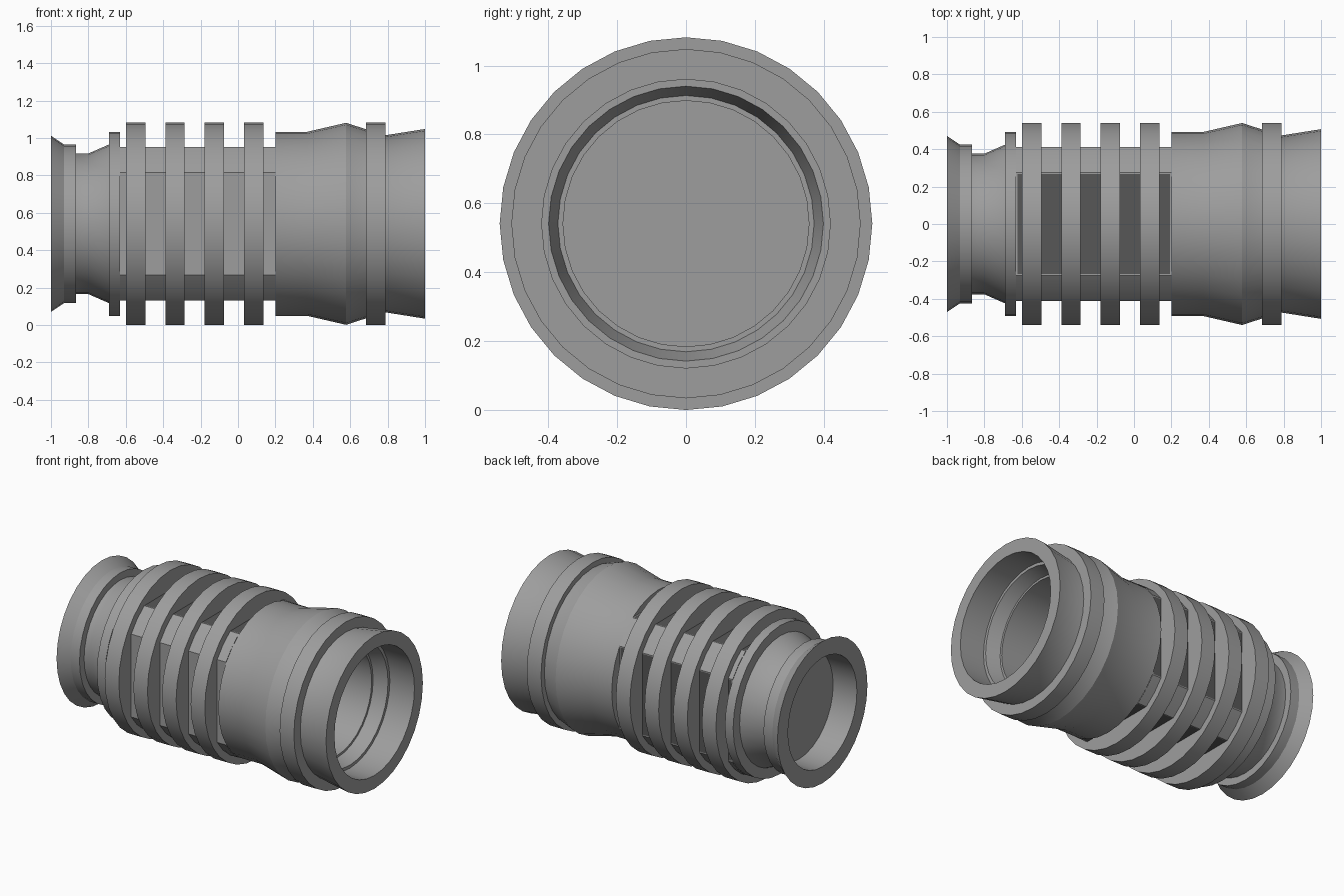
import bpy, bmesh, math

if "Cube" in bpy.data.objects:
    bpy.data.objects.remove(bpy.data.objects["Cube"])

SIDES = 32
AXIS_Z = 0.541


def material(name, v):
    m = bpy.data.materials.new(name)
    m.diffuse_color = (v, v, v, 1)
    m.use_nodes = True
    m.node_tree.nodes["Principled BSDF"].inputs["Base Color"].default_value = m.diffuse_color
    return m


grey = material("mid grey", 0.34)
dark = material("dark grey", 0.095)


def finish(bm, name):
    """Turn a bmesh into a smooth-shaded object."""
    bmesh.ops.recalc_face_normals(bm, faces=bm.faces)
    me = bpy.data.meshes.new(name)
    bm.to_mesh(me)
    bm.free()
    me.materials.append(grey)
    me.materials.append(dark)
    ob = bpy.data.objects.new(name, me)
    bpy.context.collection.objects.link(ob)
    bpy.ops.object.select_all(action='DESELECT')
    ob.select_set(True)
    bpy.context.view_layer.objects.active = ob
    bpy.ops.object.shade_smooth_by_angle(angle=math.radians(28))
    return ob


def loop(bm, x, r, angles):
    return [bm.verts.new((x, r * math.sin(a), AXIS_Z + r * math.cos(a)))
            for a in angles]


def bridge(bm, a, b):
    n = len(a)
    return [bm.faces.new((a[i], a[(i + 1) % n], b[(i + 1) % n], b[i])) for i in range(n)]


def lathe(name, profile, closed=False):
    """Revolve (x, radius) points about the long axis; open profiles get end caps."""
    bm = bmesh.new()
    angles = [2 * math.pi * i / SIDES for i in range(SIDES)]
    loops = [loop(bm, x, r, angles) for x, r in profile]
    for a, b in zip(loops, loops[1:]):
        bridge(bm, a, b)
    if closed:
        bridge(bm, loops[-1], loops[0])
    else:
        bm.faces.new(loops[0])
        bm.faces.new(loops[-1])
    return finish(bm, name)


def ring(name, x0, x1, outer, inner):
    return lathe(name, [(x0, inner), (x0, outer), (x1, outer), (x1, inner)], True)


# wide end housing with stepped bore
lathe("wide_housing", [
    (0.20, 0.492), (0.37, 0.492), (0.578, 0.54), (0.785, 0.473), (1.0, 0.507),
    (1.0, 0.419), (0.82, 0.419), (0.82, 0.399), (0.73, 0.372), (0.73, 0.357),
    (0.25, 0.357)])
ring("housing_collar", 0.684, 0.788, 0.541, 0.45)

# narrow flared end with shallow bore
lathe("narrow_neck", [
    (-0.63, 0.492), (-0.69, 0.492), (-0.69, 0.424), (-0.80, 0.376),
    (-0.865, 0.376), (-0.865, 0.424), (-0.93, 0.424), (-1.0, 0.471),
    (-1.0, 0.361), (-0.83, 0.355)])

# middle core: four flat panels between rounded corner posts
step = 2 * math.pi / SIDES
core_angles = [math.pi / 2 * q + math.pi / 4 + k * step
               for q in range(4) for k in (-1, 0, 1)]
bm = bmesh.new()
bridge(bm, loop(bm, -0.63, 0.494, core_angles), loop(bm, 0.20, 0.494, core_angles))
bmesh.ops.recalc_face_normals(bm, faces=bm.faces)
bm.normal_update()
# recessed-looking dark fields on the top, back and bottom panels
fields = [f for f in bm.faces if abs(f.normal.z) > 0.98 or f.normal.y > 0.98]
bmesh.ops.inset_individual(bm, faces=fields, thickness=0.01)
for f in fields:
    f.material_index = 1
finish(bm, "panelled_core")

# four cooling fins
for i in range(4):
    x = -0.598 + 0.21 * i
    ring(f"cooling_fin_{i + 1}", x, x + 0.103, 0.541, 0.38)
